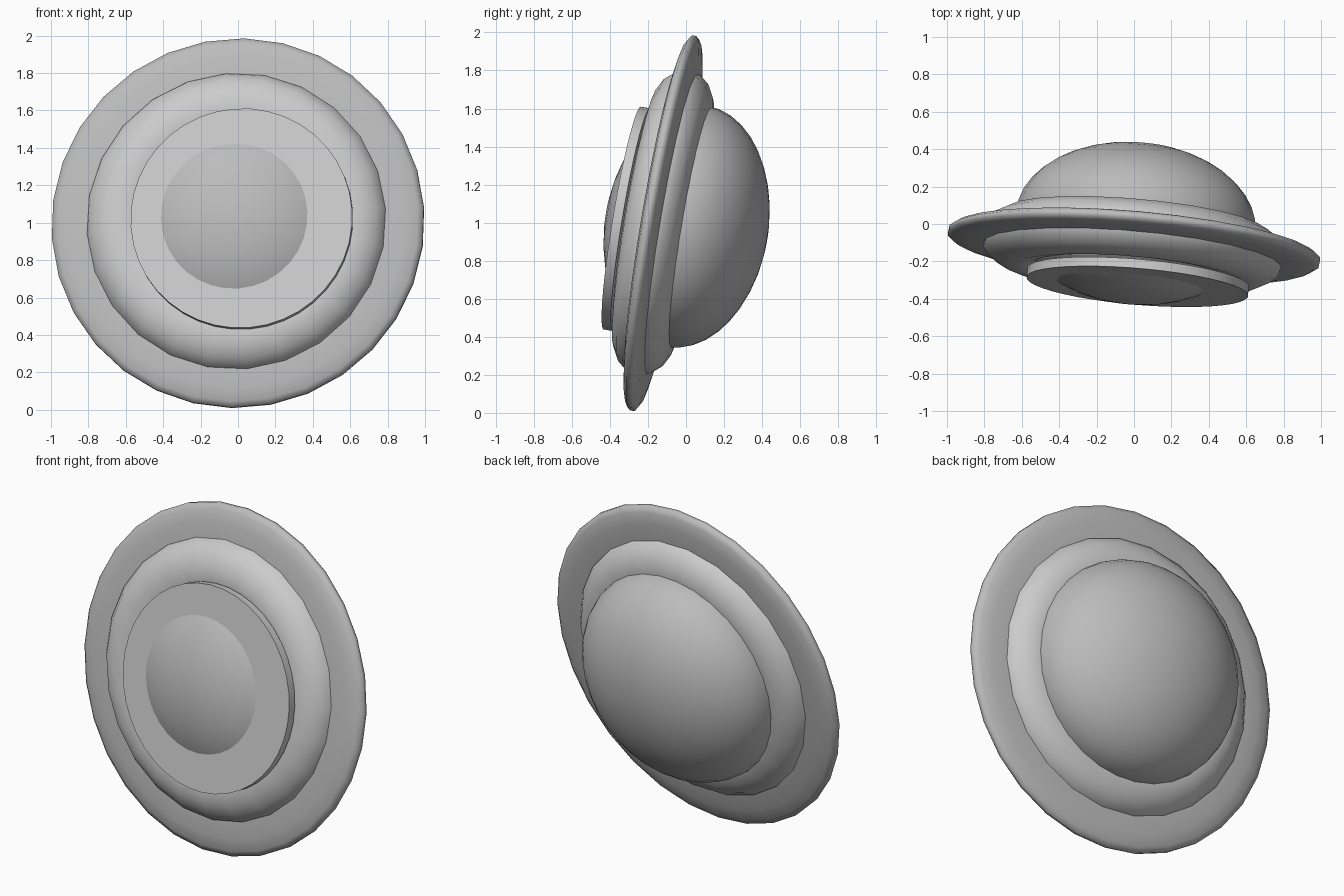
import bpy, math
from mathutils import Vector, Matrix

if "Cube" in bpy.data.objects:
    bpy.data.objects.remove(bpy.data.objects["Cube"])

# Shared tilt: local z points out of the front face
FRONT = Vector((-0.085, -1.0, 0.167)).normalized()
TILT = Vector((0, 0, 1)).rotation_difference(FRONT).to_matrix().to_4x4()

dark = bpy.data.materials.new("mid_grey")
dark.diffuse_color = (0.5, 0.5, 0.5, 1)
dark.use_nodes = True
dark.node_tree.nodes["Principled BSDF"].inputs["Base Color"].default_value = dark.diffuse_color


def place(name, centre, scale=(1, 1, 1), mat=None, angle=60):
    ob = bpy.context.object
    ob.name = name
    ob.matrix_world = Matrix.Translation(centre) @ TILT @ Matrix.Diagonal((*scale, 1))
    bpy.ops.object.shade_smooth_by_angle(angle=math.radians(angle))
    if mat:
        ob.data.materials.append(mat)
    return ob


def lathe(name, profile, sides, centre, mat=None, angle=60):
    """Closed ring made by turning a (radius, height) profile about local z."""
    n = len(profile)
    verts = [(r * math.cos(a), r * math.sin(a), h)
             for a in (2 * math.pi * i / sides for i in range(sides))
             for r, h in profile]
    faces = [(i * n + j, ((i + 1) % sides) * n + j,
              ((i + 1) % sides) * n + (j + 1) % n, i * n + (j + 1) % n)
             for i in range(sides) for j in range(n)]
    mesh = bpy.data.meshes.new(name)
    mesh.from_pydata(verts, [], faces)
    ob = bpy.data.objects.new(name, mesh)
    bpy.context.collection.objects.link(ob)
    bpy.ops.object.select_all(action='DESELECT')
    bpy.context.view_layer.objects.active = ob
    ob.select_set(True)
    return place(name, centre, mat=mat, angle=angle)


# Wide thin outer flange with a rounded rim
half = [(0.70, 0.05), (0.80, 0.05), (0.90, 0.043), (0.97, 0.03), (1.0, 0.012)]
profile = [(r, -h) for r, h in half] + [(r, h) for r, h in reversed(half)]
lathe("outer_flange", profile, 30, (0, -0.12, 0.997), dark)

# Fat ring bulging on both sides of the flange
bpy.ops.mesh.primitive_torus_add(major_radius=0.62, minor_radius=0.195,
                                 major_segments=24, minor_segments=16)
place("thick_ring", (-0.005, -0.12, 1.0), (1, 1, 0.8))

# Squashed ball through the middle: dome at the back, cap at the front
bpy.ops.mesh.primitive_uv_sphere_add(segments=32, ring_count=20, radius=1)
place("centre_dome", (0.008, 0.003, 0.98), (0.645, 0.645, 0.428), dark)

# Flat front plate
bpy.ops.mesh.primitive_cylinder_add(vertices=40, radius=0.595, depth=0.05)
place("front_plate", (0.02, -0.31, 1.02), angle=30)
